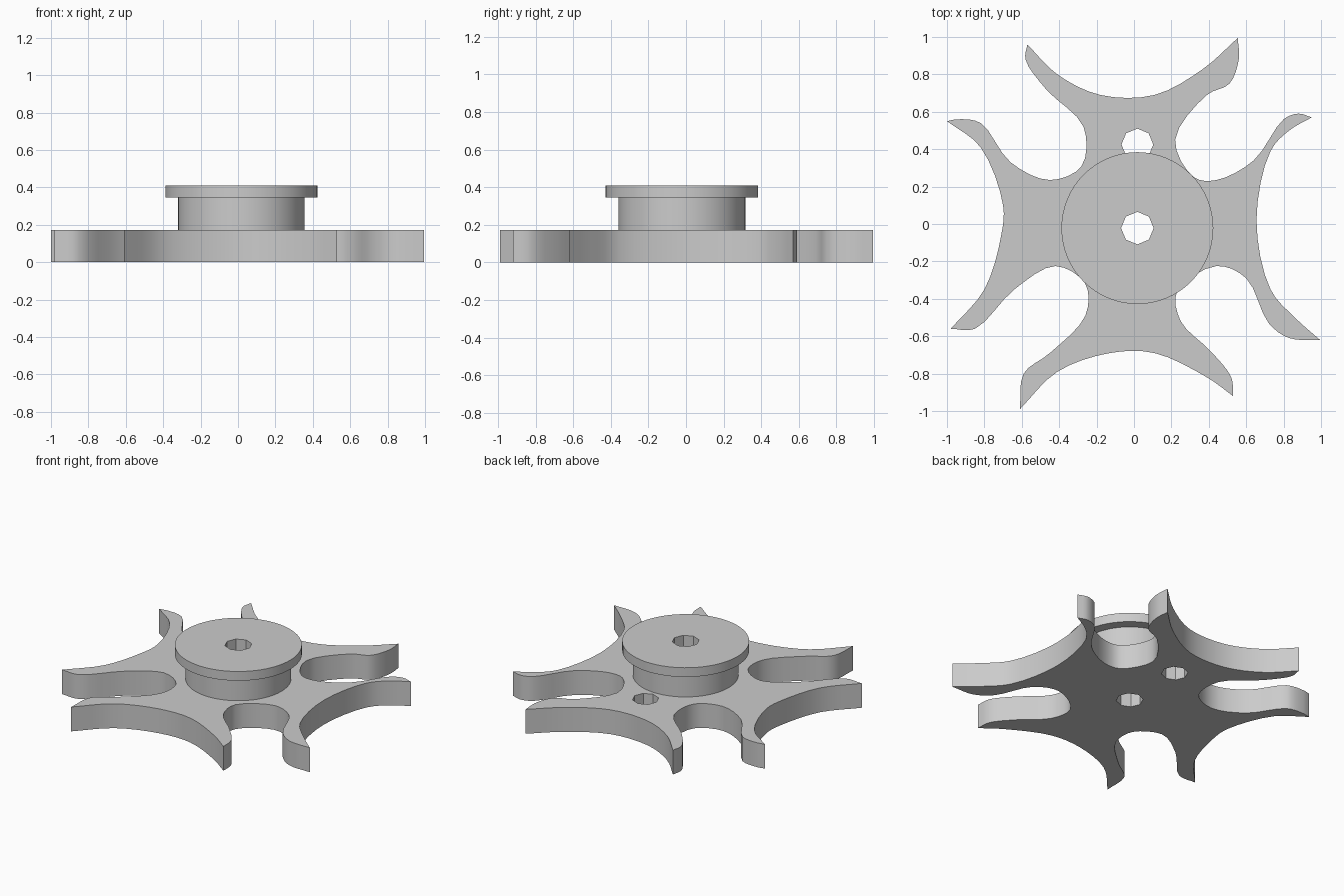
import bpy
import bmesh
from math import cos, sin, tau, radians
from mathutils import Vector

default_cube = bpy.data.objects.get("Cube")
if default_cube:
    bpy.data.objects.remove(default_cube, do_unlink=True)

grey = bpy.data.materials.new("light grey")
grey.use_nodes = True
grey.diffuse_color = (0.6, 0.6, 0.6, 1)
grey.node_tree.nodes["Principled BSDF"].inputs["Base Color"].default_value = grey.diffuse_color


def circle(centre, radius, sides):
    return [Vector((centre[0] + radius * cos(tau * i / sides),
                    centre[1] + radius * sin(tau * i / sides))) for i in range(sides)]


def smooth_path(points, steps=4):
    """Centripetal spline through the points; the last point is left out."""
    pts = [Vector(p) / 100 for p in points]
    pts = [2 * pts[0] - pts[1]] + pts + [2 * pts[-1] - pts[-2]]
    path = []
    for a, b, c, d in zip(pts, pts[1:], pts[2:], pts[3:]):
        ab, bc, cd = ((q - p).length ** 0.5 for p, q in ((a, b), (b, c), (c, d)))
        start = ((b - a) / ab - (c - a) / (ab + bc) + (c - b) / bc) * bc
        end = ((c - b) / bc - (d - b) / (bc + cd) + (d - c) / cd) * bc
        for i in range(steps):
            t = i / steps
            path.append(b + start * t + (3 * (c - b) - 2 * start - end) * t ** 2
                        + (2 * (b - c) + start + end) * t ** 3)
    return path


def flat_part(name, loops, bottom, top):
    """Extrude an outline, with any further loops cut out as holes."""
    curve = bpy.data.curves.new(name + " outline", "CURVE")
    curve.dimensions = "2D"
    curve.fill_mode = "BOTH"
    curve.extrude = (top - bottom) / 2
    for loop in loops:
        spline = curve.splines.new("POLY")
        spline.points.add(len(loop) - 1)
        for point, co in zip(spline.points, loop):
            point.co = (co.x, co.y, 0, 1)
        spline.use_cyclic_u = True
    helper = bpy.data.objects.new(name + " helper", curve)
    bpy.context.collection.objects.link(helper)
    graph = bpy.context.evaluated_depsgraph_get()
    mesh = bpy.data.meshes.new_from_object(helper.evaluated_get(graph))
    bpy.data.objects.remove(helper, do_unlink=True)

    bm = bmesh.new()
    bm.from_mesh(mesh)
    bmesh.ops.remove_doubles(bm, verts=bm.verts, dist=0.0001)
    bmesh.ops.translate(bm, verts=bm.verts, vec=(0, 0, (top + bottom) / 2))
    bmesh.ops.recalc_face_normals(bm, faces=bm.faces)
    bm.to_mesh(mesh)
    bm.free()
    mesh.materials.clear()
    mesh.materials.append(grey)
    part = bpy.data.objects.new(name, mesh)
    bpy.context.collection.objects.link(part)
    bpy.ops.object.select_all(action="DESELECT")
    part.select_set(True)
    bpy.context.view_layer.objects.active = part
    bpy.ops.object.shade_smooth_by_angle(angle=radians(30))


# Outer edge of each arm, tip to tip, clockwise, in hundredths
arms = [
    [(95, 57), (83, 50), (73, 39), (65.5, 2), (73, -35), (86, -50), (99.5, -62)],
    [(53, -92), (39, -82), (11, -69), (-13, -69), (-41, -79), (-61, -99)],
    [(-98, -56), (-80, -35), (-71, -6), (-70, 10), (-82, 41), (-100, 55)],
    [(-57, 96), (-41, 80), (-18, 69), (11, 69), (37, 83), (55.5, 99.5)],
]
# Hollow that follows each arm, up to the next one
hollows = [
    [(83, -61), (72, -53), (60, -29), (44, -22.5), (23, -36), (25, -52), (41, -68), (52, -82)],
    [(-59, -80), (-45, -69), (-26, -49), (-26, -32), (-42, -22.5), (-64, -35), (-85, -56)],
    [(-94, 56), (-82, 54), (-66, 33), (-45, 23.5), (-28, 31), (-27, 52), (-47, 72), (-58, 88)],
    [(56, 88), (51, 75), (39, 69), (22, 45), (32, 25), (44, 23.5), (64, 34), (80, 56), (88, 59)],
]
outline = []
for i, (arm, hollow) in enumerate(zip(arms, hollows)):
    outline += smooth_path(arm)
    outline += smooth_path([arm[-1]] + hollow + [arms[(i + 1) % 4][0]])

axis = (0.018, -0.022)
bore = circle(axis, 0.087, 8)
side_hole = circle((0.018, 0.425), 0.085, 8)

flat_part("four_armed_base", [outline, bore, side_hole], 0, 0.172)
flat_part("hub", [circle(axis, 0.338, 64), bore], 0.172, 0.345)
flat_part("top_flange", [circle(axis, 0.406, 64), bore], 0.345, 0.41)
